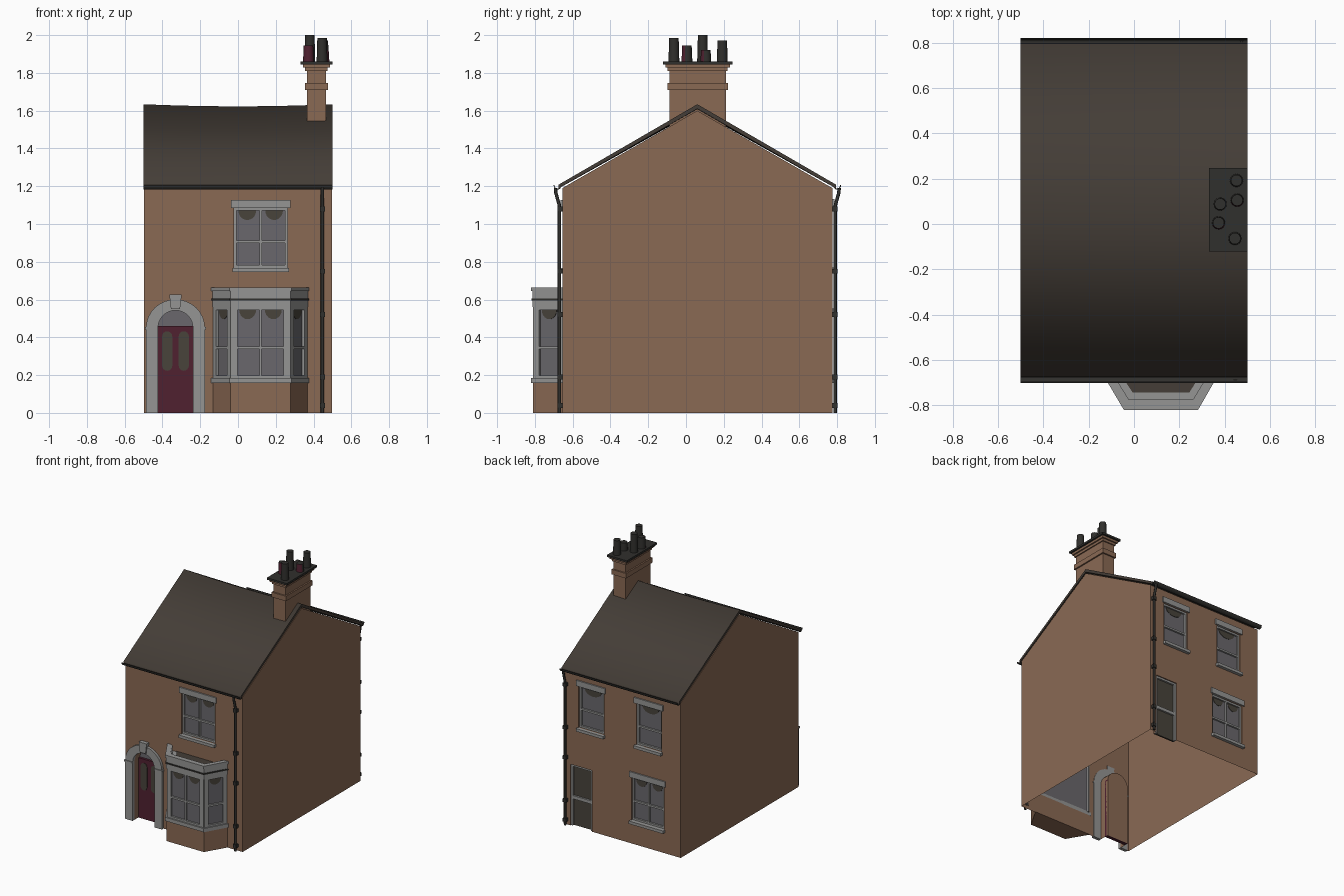
import bpy, bmesh, math
from mathutils import Matrix, Vector

if "Cube" in bpy.data.objects:
    bpy.data.objects.remove(bpy.data.objects["Cube"])

def material(name, r, g, b):
    m = bpy.data.materials.new(name)
    m.diffuse_color = (r, g, b, 1)
    m.use_nodes = True
    m.node_tree.nodes["Principled BSDF"].inputs["Base Color"].default_value = m.diffuse_color
    return m

BRICK = material("brick", .255, .142, .088)
STONE = material("grey stone", .30, .30, .295)
GLASS = material("window glass", .142, .137, .150)
MAROON = material("maroon paint", .080, .015, .030)
SLATE = material("roof slate", .058, .047, .038)
IRON = material("dark iron", .030, .029, .026)
OLIVE = material("dark panel", .066, .057, .044)

FRONT = Matrix.Translation((0, -.655, 0))
BACK = Matrix.Translation((0, .775, 0)) @ Matrix.Rotation(math.pi, 4, 'Z')
SIDE = Matrix.Rotation(math.pi / 2, 4, 'Z')      # local x -> world y
PLAN = Matrix.Rotation(math.pi / 2, 4, 'X')      # local y -> world z
WORLD = Matrix.Identity(4)

def prism(name, pts, y0, y1, mat, M=WORLD):
    """Extrude an x-z outline from y0 to y1 in the frame M (outward is -y)."""
    bm = bmesh.new()
    a = [bm.verts.new(M @ Vector((x, y0, z))) for x, z in pts]
    b = [bm.verts.new(M @ Vector((x, y1, z))) for x, z in pts]
    bm.faces.new(a)
    bm.faces.new(b[::-1])
    for i in range(len(pts)):
        j = (i + 1) % len(pts)
        bm.faces.new((a[i], b[i], b[j], a[j]))
    bmesh.ops.recalc_face_normals(bm, faces=bm.faces)
    me = bpy.data.meshes.new(name)
    bm.to_mesh(me)
    bm.free()
    me.materials.append(mat)
    ob = bpy.data.objects.new(name, me)
    bpy.context.collection.objects.link(ob)
    return ob

def box(name, x0, x1, y0, y1, z0, z1, mat, M=WORLD):
    return prism(name, [(x0, z0), (x1, z0), (x1, z1), (x0, z1)], y0, y1, mat, M)

def plan(name, pts, z0, z1, mat):
    return prism(name, [(x, -y) for x, y in pts], z0, z1, mat, PLAN)

def arc(cx, cz, rx, rz, a0, a1, n=16):
    return [(cx + rx * math.cos(math.radians(a0 + (a1 - a0) * i / n)),
             cz + rz * math.sin(math.radians(a0 + (a1 - a0) * i / n))) for i in range(n + 1)]

def smooth(ob, deg=40):
    bpy.ops.object.select_all(action='DESELECT')
    ob.select_set(True)
    bpy.context.view_layer.objects.active = ob
    bpy.ops.object.shade_smooth_by_angle(angle=math.radians(deg))

# sash: glass, frame bars, rails and dark curtain swags
def sash(name, u0, u1, z0, z1, y, M, rail, mullion=True, w=.014):
    box(name + "_glass", u0, u1, y, y + .008, z0, z1, GLASS, M)
    bars = [(u0, u0 + w, z0, z1), (u1 - w, u1, z0, z1), (u0, u1, z0, z0 + w),
            (u0, u1, z1 - w, z1), (u0, u1, rail - .007, rail + .007)]
    c, panes = (u0 + u1) / 2, [(u0, u1)]
    if mullion:
        bars.append((c - .006, c + .006, z0, z1))
        panes = [(u0, c), (c, u1)]
    for b in bars:
        box(name + "_bar", b[0], b[1], y - .014, y, b[2], b[3], STONE, M)
    for a, b in panes:
        prism(name + "_curtain", arc((a + b) / 2, z1 - w, (b - a) * .33, .05, 180, 360, 10),
              y - .003, y, OLIVE, M)

cutters = []

# wall window: pocket, sash, lintel and sill
def window(name, u0, u1, z0, z1, M, mullion=True):
    cutters.append(box(name + "_cutter", u0, u1, -.1, .035, z0, z1, BRICK, M))
    sash(name, u0, u1, z0, z1, .024, M, (z0 + z1) / 2 - .02, mullion)
    box(name + "_lintel", u0 - .015, u1 + .015, -.010, .01, z1, z1 + .043, STONE, M)
    box(name + "_sill", u0 - .008, u1 + .008, -.024, .03, z0 - .022, z0, STONE, M)

# brick shell, open at the bottom
walls = prism("walls", [(-.655, 0), (-.655, 1.19), (.06, 1.60), (.775, 1.19), (.775, 0)],
              -.498, .498, BRICK, SIDE)
window("front_upper_window", -.022, .262, .768, 1.085, FRONT)
window("back_upper_window_a", -.37, -.155, .77, 1.09, BACK, False)
window("back_upper_window_b", .12, .335, .77, 1.09, BACK, False)
window("back_lower_window", .08, .355, .18, .51, BACK)

# front door in an arched porch
DX, DZ, R = -.331, .45, .0925
opening = arc(DX, DZ, R, R, 0, 180)
cutters.append(prism("porch_cutter", [(DX + R, -.1)] + opening + [(DX - R, -.1)], -.1, .08, BRICK, FRONT))
prism("fanlight", opening, .068, .076, GLASS, FRONT)
box("front_door", DX - R, DX + R, .05, .076, 0, .46, MAROON, FRONT)
for cx in (DX - .044, DX + .044):
    prism("door_panel", arc(cx, .405, .027, .027, 0, 180, 8) + arc(cx, .25, .027, .027, 180, 360, 8),
          .046, .05, OLIVE, FRONT)
RO = .156
prism("arch_surround", [(DX + RO, 0)] + arc(DX, DZ, RO, RO - .005, 0, 180) + [(DX - RO, 0), (DX - R, 0)]
      + arc(DX, DZ, R, R, 180, 0) + [(DX + R, 0)], -.02, .004, STONE, FRONT)
prism("keystone", [(DX - .024, .55), (DX + .024, .55), (DX + .033, .628), (DX - .033, .628)],
      -.03, .004, STONE, FRONT)
for s in (-1, 1):
    a, b = sorted((DX + s * R, DX + s * (RO + .006)))
    box("impost", a, b, -.027, .004, .442, .454, STONE, FRONT)

# back door
cutters.append(box("back_door_cutter", -.44, -.255, -.1, .035, -.1, .47, BRICK, BACK))
box("back_door", -.44, -.255, .022, .033, 0, .47, OLIVE, BACK)
for b in [(-.44, -.425, 0, .47), (-.27, -.255, 0, .47), (-.44, -.255, .455, .47), (-.44, -.255, .205, .23)]:
    box("back_door_frame", b[0], b[1], .008, .022, b[2], b[3], STONE, BACK)

# cut the pockets, then open the underside
for c in cutters:
    m = walls.modifiers.new("cut", 'BOOLEAN')
    m.object, m.operation, m.solver = c, 'DIFFERENCE', 'EXACT'
    c.hide_render = True
dg = bpy.context.evaluated_depsgraph_get()
cut_mesh = bpy.data.meshes.new_from_object(walls.evaluated_get(dg))
walls.modifiers.clear()
walls.data = cut_mesh
for c in cutters:
    bpy.data.objects.remove(c)
bm = bmesh.new()
bm.from_mesh(cut_mesh)
floor = [f for f in bm.faces if f.normal.z < -.9 and f.calc_center_median().z < .01]
bmesh.ops.delete(bm, geom=floor, context='FACES')
bm.to_mesh(cut_mesh)
bm.free()

# sagging roof
roof = prism("roof", [(-.675, 1.208), (.06, 1.634), (.795, 1.208), (.795, 1.188), (.06, 1.61), (-.675, 1.188)],
             -.5, .5, SLATE, SIDE)
bm = bmesh.new()
bm.from_mesh(roof.data)
for i in range(1, 10):
    bmesh.ops.bisect_plane(bm, geom=bm.verts[:] + bm.edges[:] + bm.faces[:],
                           plane_co=(-.5 + i * .1, 0, 0), plane_no=(1, 0, 0))
for v in bm.verts:
    v.co.z -= .011 * (1 - 4 * v.co.x ** 2) * max(0, (v.co.z - 1.2) / .43)
bm.to_mesh(roof.data)
bm.free()
smooth(roof, 70)

# gutters, downpipes and brackets at the front and back
for side, M, px in (("front", FRONT, .447), ("back", BACK, -.475)):
    gutter = arc(0, 1.206, .021, .024, 180, 360, 8) + arc(0, 1.206, .016, .019, 360, 180, 8)
    prism(side + "_gutter", gutter, -.5, .5, IRON, M @ Matrix.Translation((0, -.025, 0)) @ SIDE)
    cu = bpy.data.curves.new(side + "_downpipe", 'CURVE')
    cu.dimensions, cu.bevel_depth, cu.bevel_resolution, cu.use_fill_caps = '3D', .009, 2, True
    path = [(-.036, 1.19), (-.034, 1.165), (-.016, 1.10), (-.015, 1.07), (-.015, 0)]
    sp = cu.splines.new('POLY')
    sp.points.add(len(path) - 1)
    for p, (y, z) in zip(sp.points, path):
        p.co = (*(M @ Vector((px, y, z))), 1)
    cu.materials.append(IRON)
    bpy.context.collection.objects.link(bpy.data.objects.new(side + "_downpipe", cu))
    for z in (.04, .19, .52, .75, 1.08):
        box(side + "_pipe_bracket", px - .014, px + .014, -.026, .002, z - .013, z + .013, IRON, M)

# bay window
def bay(o):
    return [(-.13 - o, -.65), (-.037 - o * .5, -.805 - o), (.275 + o * .5, -.805 - o), (.365 + o, -.65)]

plan("bay_base", bay(.006), 0, .16, BRICK)
plan("bay_sill", bay(.015), .157, .185, STONE)
plan("bay_core", bay(-.012), .18, .57, GLASS)
plan("bay_parapet", bay(.008) + bay(-.03)[::-1], .56, .66, STONE)
plan("bay_coping", bay(.015) + bay(-.022)[::-1], .645, .664, STONE)
plan("bay_cornice_line", bay(.014) + bay(-.01)[::-1], .596, .606, IRON)
plan("bay_roof", bay(-.028), .56, .62, STONE)
plan("bay_roof_lead", bay(-.062), .615, .625, SLATE)
corners = bay(0)
for i in range(3):
    p, q = Vector(corners[i]), Vector(corners[i + 1])
    d = q - p
    F = Matrix.Translation((p.x, p.y, 0)) @ Matrix.Rotation(math.atan2(d.y, d.x), 4, 'Z')
    L = d.length
    sash("bay_window", .02, L - .02, .185, .56, .010, F, .345, i == 1)
    for u in (0, L - .024):
        box("bay_post", u, u + .024, -.004, .02, .18, .57, STONE, F)

# chimney stack with stepped courses and cap
for name, g, z0, z1, mat in (("stack", 0, 1.5, 1.85, BRICK), ("band", .011, 1.709, 1.747, BRICK),
                             ("step_lower", .009, 1.81, 1.828, BRICK), ("step_upper", .02, 1.828, 1.845, BRICK),
                             ("cap", .034, 1.845, 1.86, IRON)):
    box("chimney_" + name, .365 - g, .466 + g, -.088 - g, .212 + g, z0, z1, mat)

# chimney pots, the short ones painted maroon at the front
for x, y, top in ((.38, .088, 2.0), (.373, .005, 1.945), (.445, -.064, 1.985), (.455, .105, 1.92), (.452, .192, 1.972)):
    bpy.ops.mesh.primitive_cone_add(vertices=16, radius1=.029, radius2=.025, depth=top - 1.855,
                                    location=(x, y, (top + 1.855) / 2))
    pot = bpy.context.object
    pot.name = "chimney_pot"
    pot.data.materials.append(IRON)
    pot.data.materials.append(MAROON)
    for f in pot.data.polygons:
        f.material_index = int(top < 1.95 and f.normal.y < -.5)
    smooth(pot)
